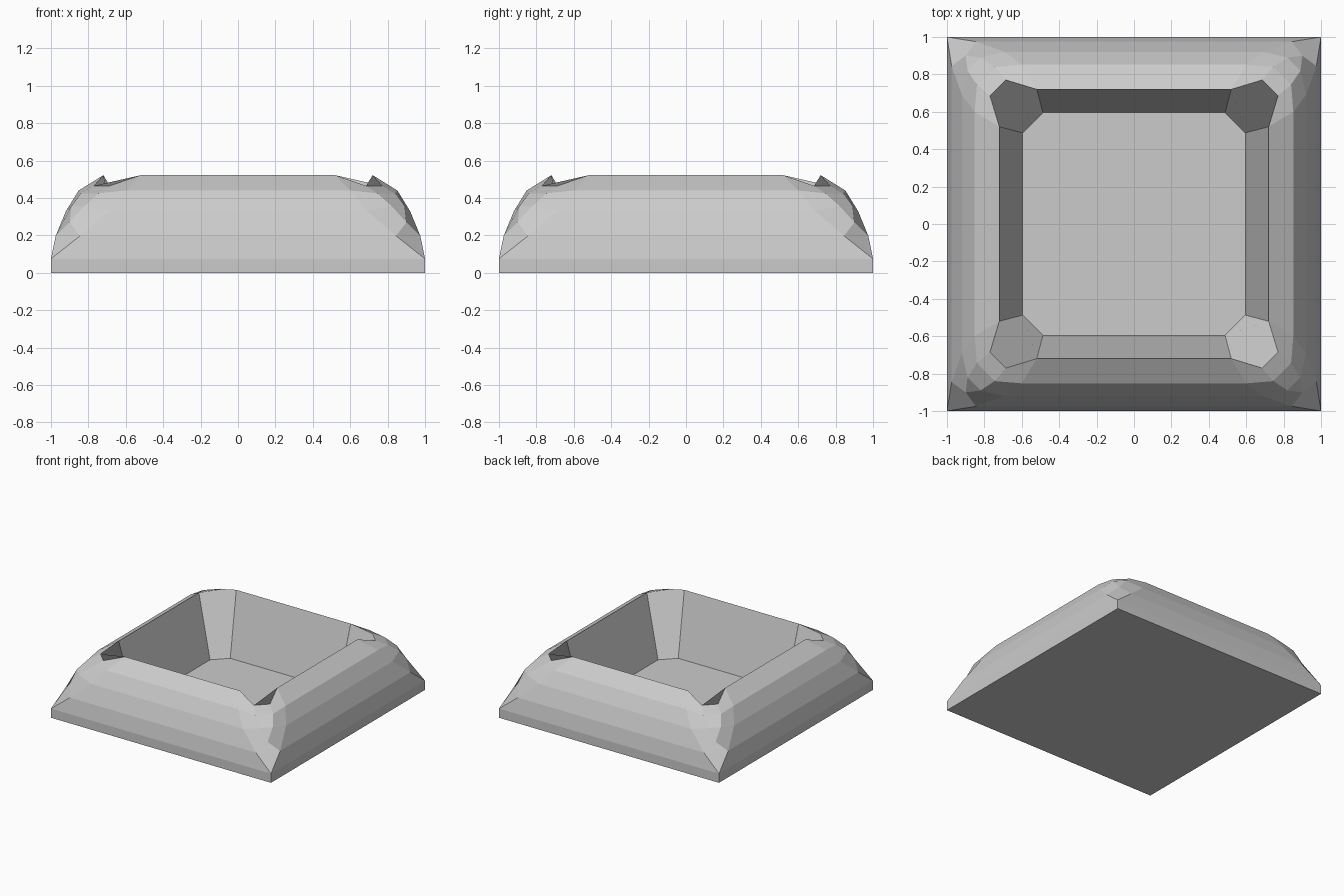
import bpy, bmesh

if "Cube" in bpy.data.objects:
    bpy.data.objects.remove(bpy.data.objects["Cube"])

bm = bmesh.new()
cache = {}

def vert(p):
    key = tuple(round(c, 4) for c in p)
    if key not in cache:
        cache[key] = bm.verts.new(key)
    return cache[key]

def turn(p, k):
    x, y, z = p
    for _ in range(k):
        x, y = -y, x
    return (x, y, z)

def flip(p):
    return (p[1], p[0], p[2])

# side profile from base to rim: each point is the end of a straight side band
side = [(1, 1, 0), (1, 1, .075), (.975, .845, .197), (.92, .69, .33),
        (.852, .60, .44), (.72, .52, .522), (.595, .487, .016)]
# corner patch: pinched tip, then two columns up to the notch
tip = (.9, .9, .27)
low, high, notch = (.89, .82, .358), (.84, .745, .425), (.77, .685, .465)
C, E1, E2, E3, R, F = side[1:]

for k in range(4):
    def face(*pts):
        bm.faces.new([vert(turn(p, k)) for p in pts])

    # straight side bands, outside and inside
    for a, b in zip(side, side[1:]):
        face((a[0], -a[1], a[2]), a, b, (b[0], -b[1], b[2]))

    # rounded corner
    face(C, flip(E1), tip, E1)
    face(tip, flip(low), low)
    face(low, flip(low), flip(high), high)
    face(high, flip(high), flip(notch), notch)
    for quad in [(E1, tip, low, E2), (E2, low, high, E3), (E3, high, notch, R)]:
        face(*quad)
        face(*[flip(p) for p in reversed(quad)])

    # chamfered inner corner running out over the notch
    face(R, notch, flip(notch), flip(R), flip(F), F)

# floor and underside
floor = []
for k in range(4):
    floor += [turn(F, k), turn(flip(F), k)]
bm.faces.new([vert(p) for p in floor])
bm.faces.new([vert(turn(side[0], k)) for k in reversed(range(4))])

bmesh.ops.recalc_face_normals(bm, faces=bm.faces)
mesh = bpy.data.meshes.new("tray")
bm.to_mesh(mesh)
bm.free()
tray = bpy.data.objects.new("tray", mesh)
bpy.context.collection.objects.link(tray)
